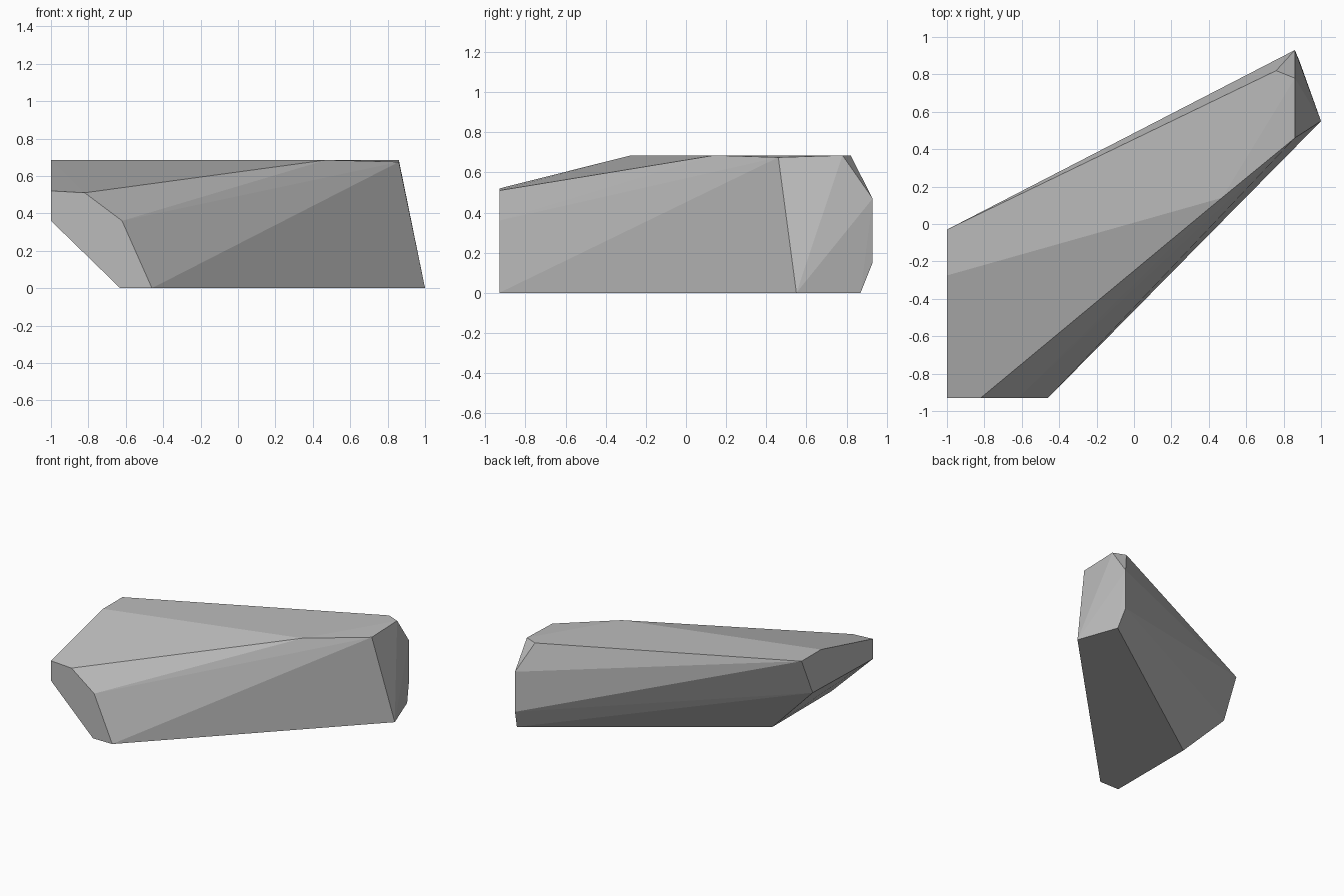
import bpy
import bmesh
import math

default_cube = bpy.data.objects.get("Cube")
if default_cube:
    bpy.data.objects.remove(default_cube, do_unlink=True)


def make_material(name, colour):
    material = bpy.data.materials.new(name)
    material.use_nodes = True
    material.diffuse_color = colour
    material.node_tree.nodes["Principled BSDF"].inputs["Base Color"].default_value = colour
    return material


def make_hull(name, corners, material):
    """Wrap a faceted convex skin around the corner points."""
    bm = bmesh.new()
    for corner in corners:
        bm.verts.new(corner)
    hull = bmesh.ops.convex_hull(bm, input=bm.verts[:])
    loose = [v for v in hull["geom_interior"] if isinstance(v, bmesh.types.BMVert)]
    bmesh.ops.delete(bm, geom=loose, context="VERTS")
    # Merge triangles that lie in the same plane
    bmesh.ops.dissolve_limit(bm, angle_limit=math.radians(0.5),
                             verts=bm.verts[:], edges=bm.edges[:])
    bmesh.ops.recalc_face_normals(bm, faces=bm.faces[:])
    mesh = bpy.data.meshes.new(name)
    bm.to_mesh(mesh)
    bm.free()
    mesh.materials.append(material)
    rock = bpy.data.objects.new(name, mesh)
    bpy.context.scene.collection.objects.link(rock)
    return rock


left, front, back, top = -1, -0.93, 0.93, 0.685

# Flat cut end at the front
end_profile = [(left, 0.52), (-0.82, 0.51), (-0.62, 0.36),
               (-0.46, 0), (-0.63, 0), (left, 0.36)]
front_end = [(x, front, z) for x, z in end_profile]

# Level top plateau, with one slightly lower corner
plateau = [(x, y, top) for x, y in
           [(left, -0.275), (left, -0.03), (0.76, 0.82), (0.86, 0.78), (0.47, 0.14)]]
plateau.append((0.86, 0.46, 0.675))

# Chipped far end and the undercut rear side
far_end = [(0.86, back, 0.47), (0.86, back, 0.15), (0.885, 0.87, 0), (1, 0.55, 0)]
undercut = [(left, -0.17, 0.38), (-0.63, -0.19, 0)]

stone_grey = make_material("stone grey", (0.5, 0.5, 0.5, 1))
make_hull("faceted_rock", front_end + plateau + far_end + undercut, stone_grey)
